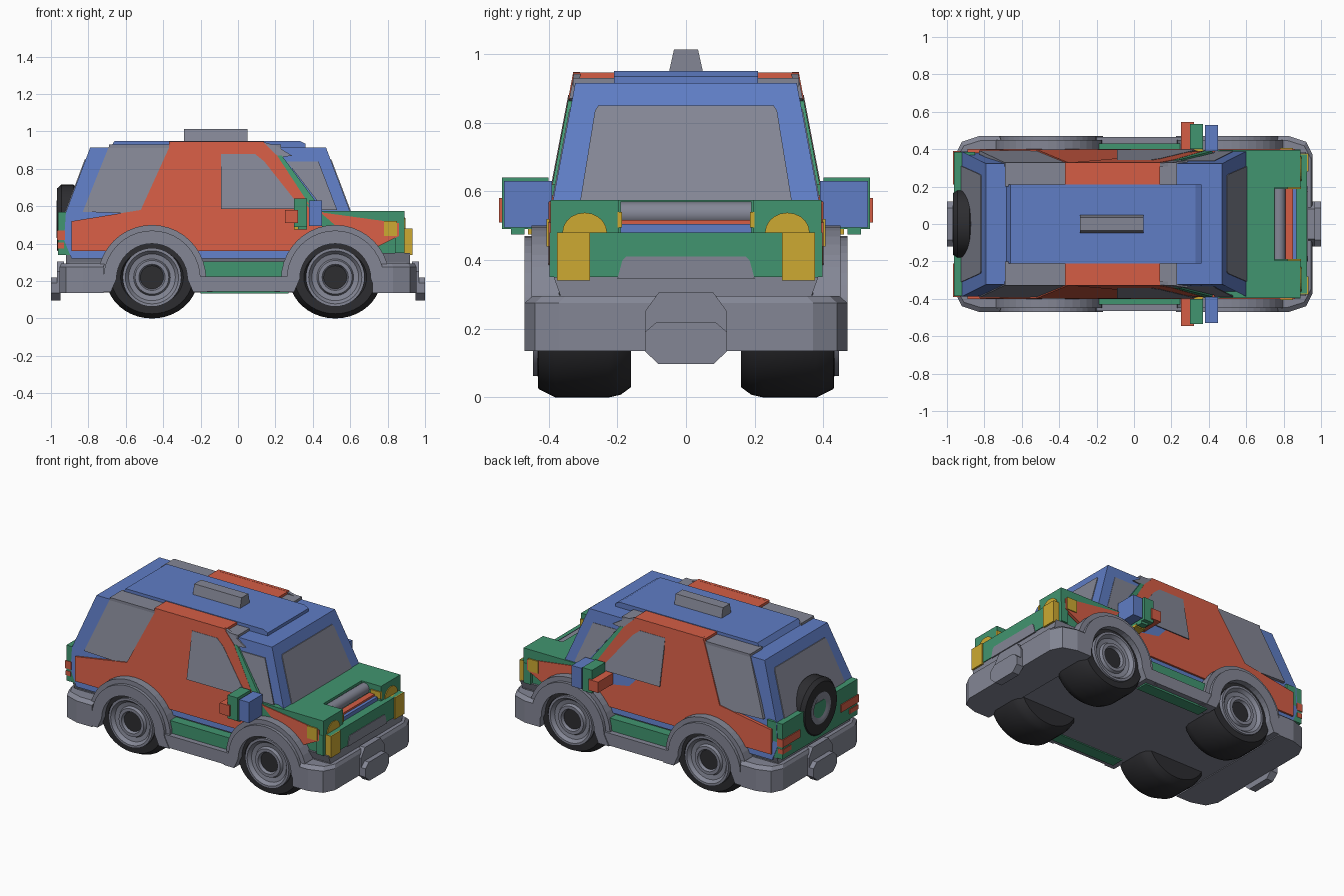
import bpy, bmesh, math
from mathutils import Vector

if "Cube" in bpy.data.objects:
    bpy.data.objects.remove(bpy.data.objects["Cube"])


def material(name, r, g, b):
    m = bpy.data.materials.new(name)
    m.use_nodes = True
    m.diffuse_color = (r, g, b, 1)
    m.node_tree.nodes["Principled BSDF"].inputs["Base Color"].default_value = (r, g, b, 1)
    return m


ORANGE = material("orange paint", .66, .11, .06)
BLUE = material("blue paint", .115, .205, .56)
GREEN = material("green paint", .053, .30, .16)
YELLOW = material("yellow lamp", .61, .40, .032)
GREY = material("grey trim", .23, .24, .30)
BLACK = material("black rubber", .026, .026, .03)


def finish(name, bm, mat, smooth=False):
    bmesh.ops.recalc_face_normals(bm, faces=bm.faces)
    me = bpy.data.meshes.new(name)
    bm.to_mesh(me)
    bm.free()
    me.materials.append(mat)
    ob = bpy.data.objects.new(name, me)
    bpy.context.collection.objects.link(ob)
    if smooth:
        bpy.ops.object.select_all(action='DESELECT')
        ob.select_set(True)
        bpy.context.view_layer.objects.active = ob
        bpy.ops.object.shade_smooth_by_angle(angle=math.radians(35))
    return ob


def loft(name, loop_a, loop_b, mat):
    """Solid between two loops with the same number of points."""
    bm = bmesh.new()
    a = [bm.verts.new(p) for p in loop_a]
    b = [bm.verts.new(p) for p in loop_b]
    bm.faces.new(a)
    bm.faces.new(b)
    for i in range(len(a)):
        j = (i + 1) % len(a)
        bm.faces.new((a[i], a[j], b[j], b[i]))
    return finish(name, bm, mat)


def box(name, x, y, z, mat):
    loop = [(x[0], y[0]), (x[1], y[0]), (x[1], y[1]), (x[0], y[1])]
    return loft(name, [(*p, z[0]) for p in loop], [(*p, z[1]) for p in loop], mat)


def pair(name, x, y, z, mat):
    box("left_" + name, x, y, z, mat)
    box("right_" + name, x, (-y[1], -y[0]), z, mat)


def wall(z):
    """Half width of the body, leaning in above the waist."""
    return .40 - max(0, z - .57) * .19


def panel(name, profile, mat, out=0, thick=.02):
    """Mirrored side panels following the body wall."""
    for side, s in (("left_", 1), ("right_", -1)):
        loft(side + name, [(x, s * (wall(z) + out), z) for x, z in profile],
             [(x, s * (wall(z) + out - thick), z) for x, z in profile], mat)


def lathe(name, profile, centre, axis, mat, stretch=1, steps=40):
    bm = bmesh.new()
    rings = []
    for r, h in profile:
        ring = []
        for i in range(steps):
            t = math.tau * i / steps
            u, v = r * math.cos(t) * stretch, r * math.sin(t)
            p = (u, h, v) if axis == "y" else (h, u, v)
            ring.append(bm.verts.new(Vector(centre) + Vector(p)))
        rings.append(ring)
    for a, b in zip(rings, rings[1:]):
        for i in range(steps):
            j = (i + 1) % steps
            bm.faces.new((a[i], a[j], b[j], b[i]))
    bm.faces.new(rings[0])
    bm.faces.new(rings[-1])
    return finish(name, bm, mat, True)


# Cabin shell
cabin = [(-.89, .32), (-.93, .42), (-.92, .57), (-.79, .915), (.47, .915), (.60, .57), (.60, .32)]
loft("cabin_shell", [(x, wall(z) - .012, z) for x, z in cabin],
     [(x, -wall(z) + .012, z) for x, z in cabin], BLUE)

# Coloured side panels and windows
panel("quarter_window", [(-.83, .57), (-.69, .92), (-.36, .92), (-.50, .56)], GREY, -.006)
panel("door_panel", [(-.89, .36), (-.89, .52), (-.52, .58), (-.37, .91), (-.35, .947), (.13, .947),
                     (.21, .87), (.38, .61), (.46, .565), (.86, .51), (.86, .44), (.70, .36)], ORANGE)
panel("door_window", [(-.09, .585), (-.09, .88), (.09, .88), (.14, .84), (.33, .60), (.30, .585)],
      GREY, .002, .006)
panel("pillar_cap", [(.13, .945), (.20, .925), (.29, .87), (.21, .86)], GREY, -.003)
panel("pillar_strip", [(.20, .87), (.235, .87), (.42, .62), (.42, .57), (.38, .59)], GREEN, -.001)
panel("front_vent_window", [(.26, .84), (.43, .84), (.53, .58), (.43, .58), (.43, .62)], GREY, -.009, .006)


# Windscreen and rear window
def screen(name, s, base, low, top):
    outline = [(.31, low), (.265, top - .015), (.255, top), (-.255, top), (-.265, top - .015), (-.31, low)]
    def at(z, out):
        return s * (base - (z - .57) * .13 / .345 + out)
    loft(name, [(at(z, .005), y, z) for y, z in outline],
         [(at(z, -.004), y, z) for y, z in outline], GREY)


screen("windscreen", 1, .60, .56, .85)
screen("rear_window", -1, .92, .57, .85)

# Roof
for name, a, b, mat in (("rear_roof_band", -.69, -.37, GREY), ("middle_roof_band", -.37, .14, ORANGE),
                        ("front_roof_band", .14, .23, GREY)):
    pair(name, (a, b), (.20, .329), (.90, .946 if mat == ORANGE else .93), mat)
roof = [(-.69, .90), (-.66, .95), (.33, .95), (.36, .935), (.36, .90)]
loft("roof_panel", [(x, .21, z) for x, z in roof], [(x, -.21, z) for x, z in roof], BLUE)
bar = [(-.05, .945), (-.035, 1.013), (.035, 1.013), (.05, .945)]
loft("roof_bar", [(-.29, y, z) for y, z in bar], [(.05, y, z) for y, z in bar], GREY)

# Bonnet with centre slot
box("bonnet", (.45, .75), (-.395, .395), (.46, .575), GREEN)
pair("headlight_housing", (.74, .89), (.195, .395), (.46, .575), GREEN)
lathe("slot_roller", [(.035, -.19), (.035, .19)], (.775, 0, .535), "y", GREY, steps=16)
box("slot_orange_bar", (.81, .85), (-.19, .19), (.48, .517), ORANGE)
box("slot_blue_bar", (.85, .87), (-.19, .19), (.47, .505), BLUE)
pair("slot_tab", (.82, .893), (.187, .20), (.495, .54), YELLOW)
dome = [(.065 * math.cos(t * math.pi / 10), .48 + .058 * math.sin(t * math.pi / 10)) for t in range(11)]
for side, s in (("left", 1), ("right", -1)):
    loft(side + "_headlight", [(.885, s * .295 + y, z) for y, z in dome],
         [(.895, s * .295 + y, z) for y, z in dome], YELLOW)

# Nose, grille and lamps
box("nose_band", (.58, .925), (-.372, .372), (.35, .48), GREEN)
pair("nose_corner", (.84, .89), (.37, .397), (.35, .48), GREEN)
pair("corner_lamp", (.885, .932), (.28, .376), (.34, .48), YELLOW)
pair("side_marker", (.78, .85), (.398, .406), (.44, .52), YELLOW)
grille = [(-.20, .345), (-.185, .40), (-.175, .41), (.175, .41), (.185, .40), (.20, .345)]
loft("grille", [(.92, y, z) for y, z in grille], [(.929, y, z) for y, z in grille], GREY)
lower = [(-.36, .28), (-.385, .35), (.385, .35), (.36, .28)]
loft("lower_body", [(-.92, y, z) for y, z in lower], [(.92, y, z) for y, z in lower], GREY)

# Tailgate and tail lamps
box("tailgate", (-.962, -.85), (-.385, .385), (.34, .57), GREEN)
pair("tail_lamp", (-.968, -.925), (.21, .389), (.42, .47), ORANGE)
pair("reversing_lamp", (-.966, -.93), (.30, .387), (.375, .405), ORANGE)

# Spare wheel
lathe("spare_tyre", [(.13, -.86), (.17, -.86), (.185, -.88), (.185, -.945), (.165, -.968), (.10, -.968),
                     (.09, -.955)], (0, 0, .53), "x", BLACK)
lathe("spare_rim", [(.10, -.94), (.10, -.97), (.075, -.97), (.06, -.96)], (0, 0, .53), "x", GREY)

# Chassis and sills
box("chassis", (-.90, .90), (-.37, .37), (.14, .30), GREY)
pair("sill_panel", (-.20, .27), (.35, .43), (.133, .305), GREEN)
pair("sill_step", (-.22, .29), (.41, .465), (.145, .225), GREY)

# Bumpers
plan = [(.72, .47), (.83, .47), (.92, .44), (.955, .37)]
plan = plan + [(x, -y) for x, y in reversed(plan)]
tab = [(.12, .135), (.12, .19), (.085, .22), (-.085, .22), (-.12, .19), (-.12, .135), (-.08, .097), (.08, .097)]
cover = [(-.12, .25), (-.08, .305), (.08, .305), (.12, .25), (.12, .15), (-.12, .15)]
for name, s in (("front", 1), ("rear", -1)):
    loft(name + "_bumper", [(s * x, y, .135) for x, y in plan], [(s * x, y, .275) for x, y in plan], GREY)
    loft(name + "_bumper_top", [(s * x, y, .275) for x, y in plan],
         [(s * (x - .01), y * .95, .295) for x, y in plan], GREY)
    loft(name + "_bumper_cover", [(s * .93, y, z) for y, z in cover], [(s * .968, y, z) for y, z in cover], GREY)
    loft(name + "_tow_tab", [(s * .95, y, z) for y, z in tab], [(s, y, z) for y, z in tab], GREY)

# Wheels and stepped arches
tyre = [(.14, .16), (.19, .16), (.212, .19), (.22, .225), (.22, .38), (.195, .43), (.15, .432), (.14, .42)]
rim = [(.157, .40), (.157, .446), (.142, .446), (.125, .425), (.098, .42), (.09, .438), (.07, .438), (.06, .415)]


def arc(cx, r, flare):
    angles = [math.pi * i / 20 for i in range(21)]
    pts = [(cx + r * math.cos(a), .21 + r * math.sin(a)) for a in angles]
    return [(cx + r + flare, .142)] + pts + [(cx - r - flare, .142)]


for axle, cx in (("rear", -.46), ("front", .52)):
    for side, s in (("left", 1), ("right", -1)):
        tag = side + "_" + axle
        lathe(tag + "_tyre", [(r, s * h) for r, h in tyre], (cx, 0, .22), "y", BLACK, 1.12)
        lathe(tag + "_rim", [(r, s * h) for r, h in rim], (cx, 0, .22), "y", GREY)
        for name, outer, inner, depth in (("arch", .29, .20, .45), ("arch_lip", .26, .19, .47)):
            loop = arc(cx, outer, .035) + arc(cx, inner, .03)[::-1]
            loft(tag + "_" + name, [(x, s * .37, z) for x, z in loop],
                 [(x, s * depth, z) for x, z in loop], GREY)

# Door mirrors in three stacked blocks
pair("mirror_orange_block", (.25, .32), (.39, .545), (.51, .58), ORANGE)
pair("mirror_green_block", (.30, .37), (.40, .535), (.49, .64), GREEN)
pair("mirror_green_foot", (.32, .37), (.47, .51), (.475, .50), GREEN)
pair("mirror_yellow_foot", (.30, .37), (.39, .46), (.475, .495), YELLOW)
pair("mirror_blue_block", (.38, .45), (.39, .53), (.495, .63), BLUE)
